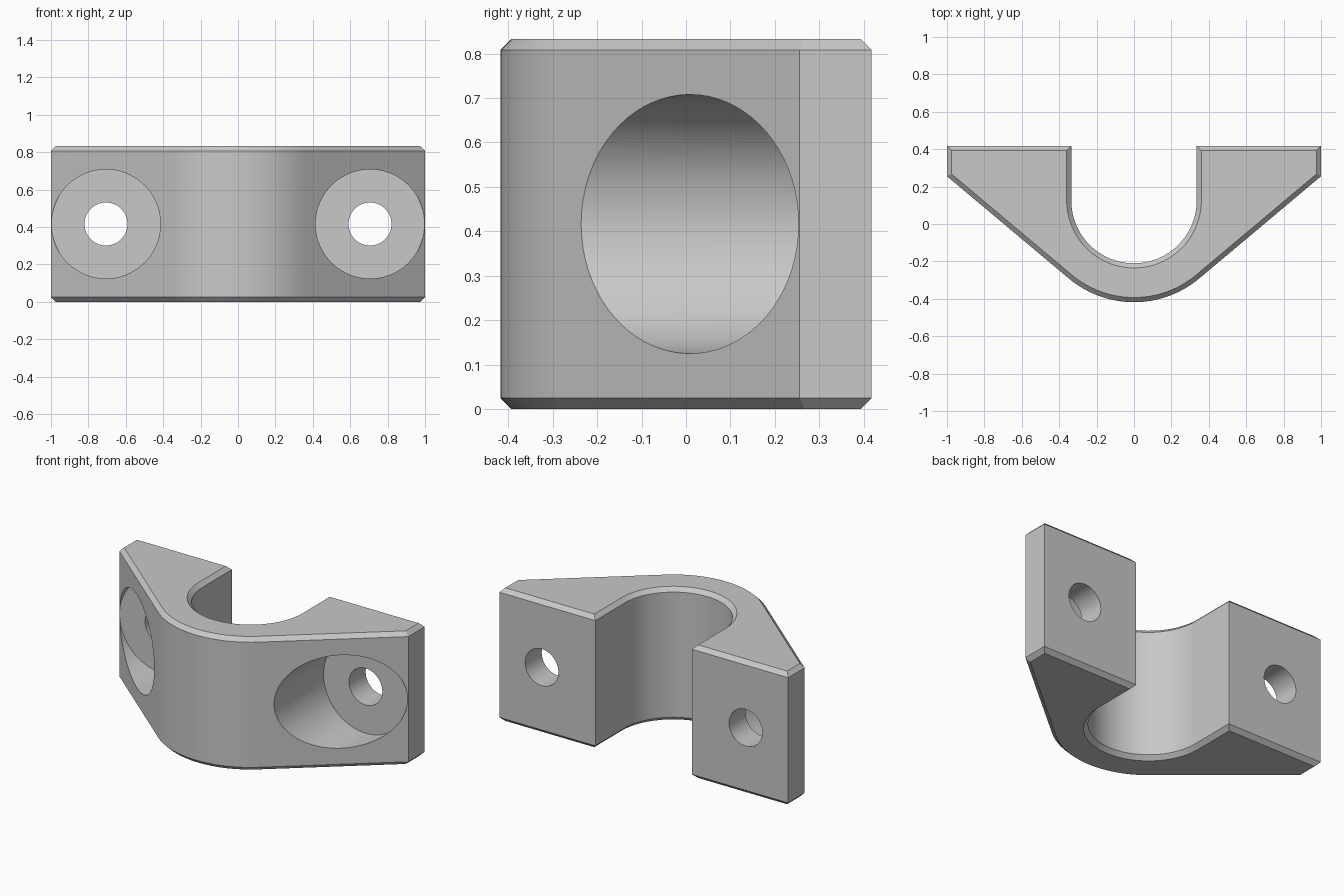
import bpy, bmesh
from math import sin, cos, pi, radians
from mathutils import Matrix

cube = bpy.data.objects.get("Cube")
if cube:
    bpy.data.objects.remove(cube, do_unlink=True)

HEIGHT, BACK, CHAMFER = 0.833, 0.418, 0.025
CENTRE_Y, INNER, OUTER = 0.125, 0.335, 0.543   # saddle arcs share one centre
SLOPE = radians(50)                            # direction of the flank normals
BOLT_X, BORE, HOLE, FLOOR_Y = 0.706, 0.2915, 0.115, 0.254

steel = bpy.data.materials.new("light grey")
grey = (0.58, 0.58, 0.58, 1)
steel.diffuse_color = grey
steel.use_nodes = True
steel.node_tree.nodes["Principled BSDF"].inputs["Base Color"].default_value = grey


def add_object(name, bm):
    bmesh.ops.recalc_face_normals(bm, faces=bm.faces[:])
    mesh = bpy.data.meshes.new(name)
    bm.to_mesh(mesh)
    bm.free()
    mesh.materials.append(steel)
    obj = bpy.data.objects.new(name, mesh)
    bpy.context.collection.objects.link(obj)
    return obj


def arc(radius, start, end, steps):
    angles = [start + (end - start) * i / steps for i in range(steps + 1)]
    return [(radius * cos(a), CENTRE_Y + radius * sin(a)) for a in angles]


def outline(inset):
    """Clamp outline in plan, shrunk inward by the inset."""
    side, back = 1 - inset, BACK - inset
    r_in, r_out = INNER + inset, OUTER - inset
    corner = CENTRE_Y + (side * cos(SLOPE) - r_out) / sin(SLOPE)
    return ([(-r_in, back), (-side, back), (-side, corner)]
            + arc(r_out, SLOPE - pi, -SLOPE, 32)
            + [(side, corner), (side, back), (r_in, back)]
            + arc(r_in, 0, -pi, 64))


# Clamp body: stacked outlines give the chamfered top and bottom rims
bm = bmesh.new()
levels = [(0, CHAMFER), (CHAMFER, 0), (HEIGHT - CHAMFER, 0), (HEIGHT, CHAMFER)]
rings = [[bm.verts.new((x, y, z)) for x, y in outline(d)] for z, d in levels]
for low, high in zip(rings, rings[1:]):
    for i in range(len(low)):
        j = (i + 1) % len(low)
        bm.faces.new((low[i], low[j], high[j], high[i]))
bm.faces.new(rings[0])
bm.faces.new(rings[-1])
body = add_object("clamp_body", bm)


def cut_cylinder(x, radius, y0, y1):
    """Bore a round hole along y through the body."""
    bm = bmesh.new()
    place = (Matrix.Translation((x, (y0 + y1) / 2, HEIGHT / 2))
             @ Matrix.Rotation(pi / 2, 4, 'X'))
    bmesh.ops.create_cone(bm, cap_ends=True, segments=72, radius1=radius,
                          radius2=radius, depth=y1 - y0, matrix=place)
    cutter = add_object("bore_cutter", bm)
    cutter.hide_render = True
    mod = body.modifiers.new("bore", 'BOOLEAN')
    mod.operation, mod.solver, mod.object = 'DIFFERENCE', 'EXACT', cutter
    bpy.ops.object.modifier_apply(modifier=mod.name)
    bpy.data.objects.remove(cutter, do_unlink=True)


# Bolt seats open to the front, with through holes to the back
bpy.ops.object.select_all(action='DESELECT')
bpy.context.view_layer.objects.active = body
body.select_set(True)
for sign in (-1, 1):
    cut_cylinder(sign * BOLT_X, BORE, -0.7, FLOOR_Y)
    cut_cylinder(sign * BOLT_X, HOLE, -0.7, 0.7)

bpy.ops.object.shade_smooth_by_angle(angle=radians(25))
